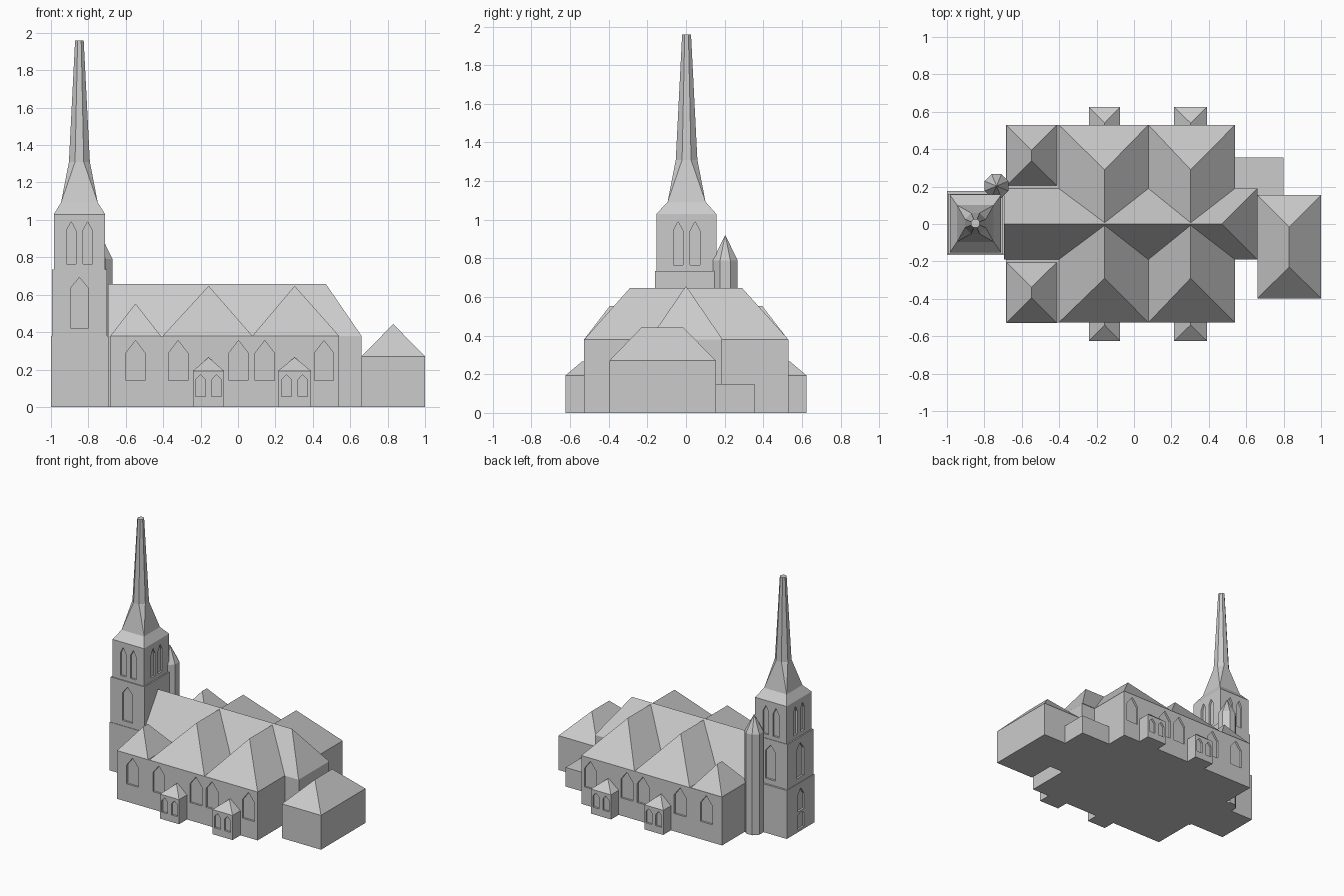
import bpy, bmesh, math

if "Cube" in bpy.data.objects:
    bpy.data.objects.remove(bpy.data.objects["Cube"])

stone = bpy.data.materials.new("grey_stone")
stone.diffuse_color = (0.6, 0.6, 0.6, 1)
stone.use_nodes = True
stone.node_tree.nodes["Principled BSDF"].inputs["Base Color"].default_value = stone.diffuse_color


def add_hull(bm, pts):
    """Add the convex solid around a few points."""
    verts = [bm.verts.new(p) for p in pts]
    bmesh.ops.convex_hull(bm, input=verts)


def finish(bm, name):
    bmesh.ops.dissolve_limit(bm, angle_limit=0.002, verts=bm.verts[:], edges=bm.edges[:])
    bmesh.ops.recalc_face_normals(bm, faces=bm.faces[:])
    me = bpy.data.meshes.new(name)
    bm.to_mesh(me)
    bm.free()
    me.materials.append(stone)
    ob = bpy.data.objects.new(name, me)
    bpy.context.collection.objects.link(ob)
    return ob


def hull(name, pts):
    bm = bmesh.new()
    add_hull(bm, pts)
    return finish(bm, name)


def rect(x0, x1, y0, y1, z):
    return [(x0, y0, z), (x1, y0, z), (x1, y1, z), (x0, y1, z)]


def box(name, x0, x1, y0, y1, z0, z1):
    return hull(name, rect(x0, x1, y0, y1, z0) + rect(x0, x1, y0, y1, z1))


def roof(name, x0, x1, y0, y1, z, a, b):
    """Hipped or gabled roof: base rectangle plus the two ridge ends."""
    return hull(name, rect(x0, x1, y0, y1, z) + [a, b])


def octagon(cx, cy, r, z):
    """Octagon with flat sides at distance r."""
    R = r / math.cos(math.pi / 8)
    return [(cx + R * math.cos((i + 0.5) * math.pi / 4),
             cy + R * math.sin((i + 0.5) * math.pi / 4), z) for i in range(8)]


def cut_windows(ob, windows, depth=0.015):
    """Recess pointed windows: (axis, wall position, centre, width, sill, shoulder, tip)."""
    bm = bmesh.new()
    for axis, wall, c, w, z0, z1, z2 in windows:
        shape = [(c - w / 2, z0), (c + w / 2, z0), (c + w / 2, z1), (c, z2), (c - w / 2, z1)]
        pts = []
        for d in (wall - depth, wall + depth):
            pts += [(u, d, z) if axis == 'y' else (d, u, z) for u, z in shape]
        add_hull(bm, pts)
    cutter = finish(bm, "window_cutter")
    cutter.hide_render = True
    mod = ob.modifiers.new("windows", 'BOOLEAN')
    mod.operation = 'DIFFERENCE'
    mod.solver = 'EXACT'
    mod.object = cutter
    bpy.context.view_layer.update()
    dg = bpy.context.evaluated_depsgraph_get()
    me = bpy.data.meshes.new_from_object(ob.evaluated_get(dg))
    ob.modifiers.clear()
    ob.data = me
    bpy.data.objects.remove(cutter)


# Aisle walls with pointed windows on both long sides
EAVE = 0.38
aisles = box("aisle_walls", -0.685, 0.54, -0.527, 0.53, 0, EAVE)
cut_windows(aisles, [('y', y, x, 0.103, 0.14, 0.288, 0.355)
                     for y in (-0.527, 0.53) for x in (-0.548, -0.32, 0.003, 0.143, 0.46)])

# Nave, its roof, and the two cross roofs
box("nave_walls", -0.695, 0.66, -0.185, 0.185, 0, EAVE)
roof("nave_roof", -0.695, 0.66, -0.19, 0.19, EAVE, (-0.695, 0, 0.657), (0.47, 0, 0.657))
for i, (x0, x1, xr) in enumerate([(-0.402, 0.077, -0.157), (0.077, 0.54, 0.303)]):
    roof(f"cross_roof_{i}", x0, x1, -0.527, 0.53, EAVE, (xr, -0.29, 0.647), (xr, 0.29, 0.647))

# Chapel roofs and window porches, front and back
for side, s in (("front", -1), ("back", 1)):
    y0, y1 = sorted((s * 0.205, s * 0.528))
    ya, yb = sorted((s * 0.338, s * 0.395))
    roof(f"chapel_roof_{side}", -0.682, -0.413, y0, y1, EAVE, (-0.548, ya, 0.553), (-0.548, yb, 0.553))
    for i, (x0, x1) in enumerate([(-0.24, -0.075), (0.215, 0.39)]):
        xc = (x0 + x1) / 2
        ya, yb = sorted((s * 0.50, s * 0.625))
        porch = box(f"porch_{side}_{i}", x0, x1, ya, yb, 0, 0.193)
        cut_windows(porch, [('y', s * 0.625, xc + d, 0.052, 0.055, 0.145, 0.172)
                            for d in (-0.043, 0.043)])
        roof(f"porch_roof_{side}_{i}", x0, x1, ya, yb, 0.193,
             (xc, s * 0.50, 0.265), (xc, s * 0.54, 0.265))

# East annex and low lean-to
box("annex_walls", 0.66, 1.0, -0.397, 0.155, 0, 0.27)
roof("annex_roof", 0.66, 1.0, -0.397, 0.155, 0.27, (0.83, -0.23, 0.443), (0.83, -0.015, 0.443))
box("low_annex", 0.53, 0.8, 0.15, 0.355, 0, 0.15)

# Tower in three stages
TX, TY = -0.848, 0.003
stage1 = box("tower_base", -1.0, -0.692, -0.165, 0.176, 0, EAVE)
cut_windows(stage1, [('x', -1.0, TY, 0.085, 0.02, 0.13, 0.145),
                     ('x', -1.0, TY, 0.085, 0.16, 0.28, 0.335)])
stage2 = box("tower_middle", -0.995, -0.70, -0.161, 0.161, EAVE, 0.735)
cut_windows(stage2, [('y', -0.161, TX, 0.09, 0.42, 0.638, 0.692),
                     ('y', 0.161, TX, 0.09, 0.42, 0.638, 0.692),
                     ('x', -0.995, TY, 0.09, 0.42, 0.638, 0.692)])
stage3 = box("tower_belfry", -0.985, -0.71, -0.153, 0.157, 0.735, 1.03)
cut_windows(stage3, [(ax, w, c + d, 0.05, 0.765, 0.943, 0.99)
                     for ax, w, c in (('y', -0.153, TX), ('y', 0.157, TX),
                                      ('x', -0.985, TY), ('x', -0.71, TY))
                     for d in (-0.044, 0.044)])

# Spire: flared skirt, square-to-octagon broach, tall octagonal needle
collar = rect(TX - 0.098, TX + 0.098, TY - 0.098, TY + 0.098, 1.093)
hull("spire_skirt", rect(-0.985, -0.71, -0.153, 0.157, 1.03) + collar)
hull("spire_broach", collar + octagon(TX, TY, 0.056, 1.31))
hull("spire_needle", octagon(TX, TY, 0.056, 1.31) + octagon(TX, TY, 0.023, 1.96))

# Stair turret beside the tower
hull("turret_shaft", octagon(-0.735, 0.203, 0.064, 0) + octagon(-0.735, 0.203, 0.064, 0.79))
hull("turret_cap", octagon(-0.735, 0.203, 0.064, 0.79) + [(-0.735, 0.203, 0.922)])
